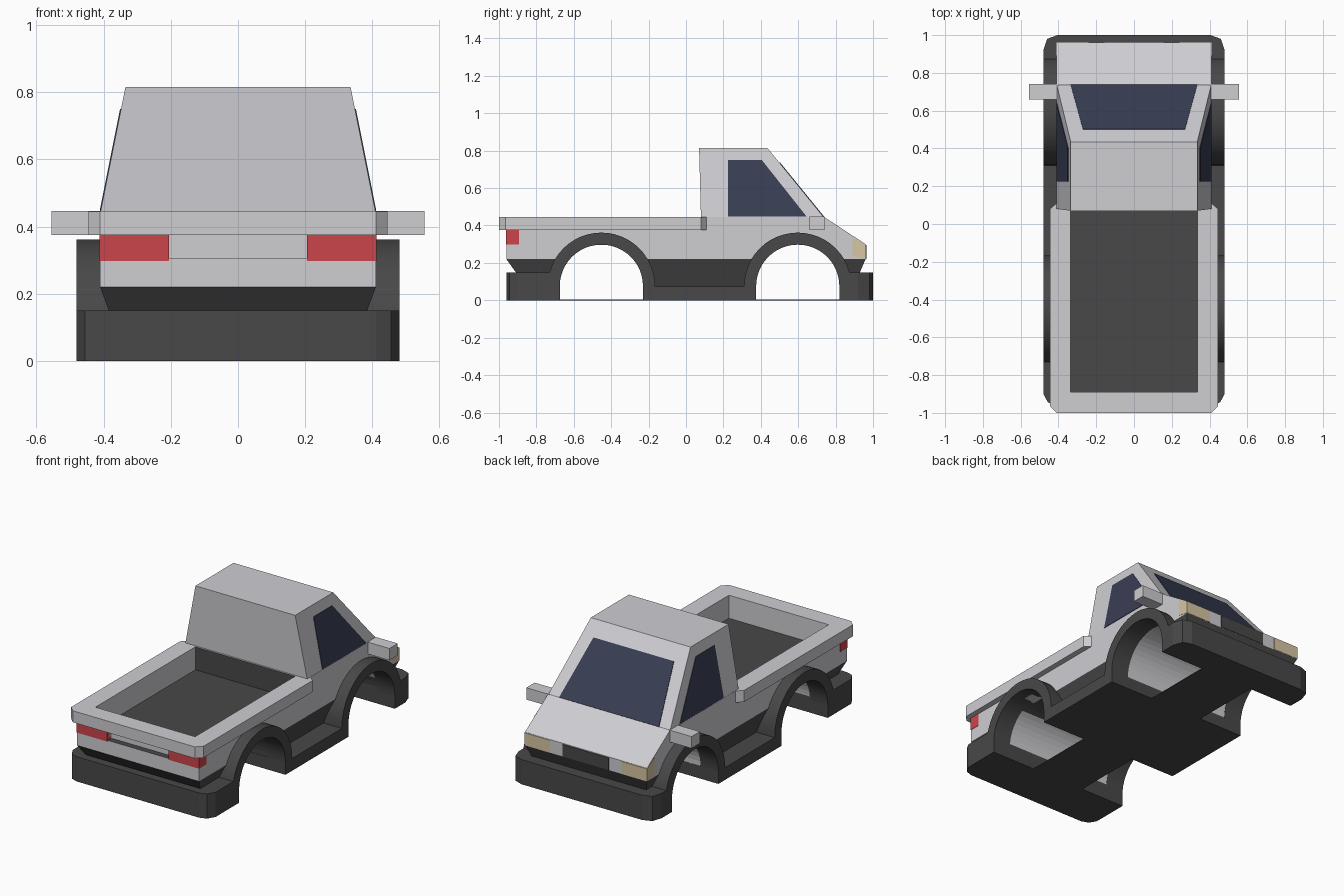
import bpy, bmesh, math
from mathutils import Vector

cube = bpy.data.objects.get("Cube")
if cube:
    bpy.data.objects.remove(cube)


def material(name, rgb):
    m = bpy.data.materials.new(name)
    m.use_nodes = True
    m.diffuse_color = (*rgb, 1)
    m.node_tree.nodes["Principled BSDF"].inputs["Base Color"].default_value = (*rgb, 1)
    return m


PAINT = material("silver_paint", (0.62, 0.62, 0.65))
TRIM = material("dark_trim", (0.065, 0.065, 0.065))
GLASS = material("navy_glass", (0.04, 0.047, 0.088))
RED = material("red_lamp", (0.6, 0.06, 0.07))
CREAM = material("cream_lamp", (0.68, 0.57, 0.36))


def finish(name, bm, *mats):
    bmesh.ops.recalc_face_normals(bm, faces=bm.faces)
    me = bpy.data.meshes.new(name)
    bm.to_mesh(me)
    bm.free()
    for m in mats:
        me.materials.append(m)
    ob = bpy.data.objects.new(name, me)
    bpy.context.collection.objects.link(ob)
    return ob


def loft(a, b):
    """Closed solid between two matching loops of points."""
    bm = bmesh.new()
    va = [bm.verts.new(p) for p in a]
    vb = [bm.verts.new(p) for p in b]
    bm.faces.new(va)
    bm.faces.new(vb)
    for i in range(len(va)):
        j = (i + 1) % len(va)
        bm.faces.new((va[i], va[j], vb[j], vb[i]))
    bmesh.ops.recalc_face_normals(bm, faces=bm.faces)
    return bm


def prism(pts, lo, hi, axis):
    """Extrude a yz profile along x, or an xy plan along z."""
    put = (lambda p, h: (h, *p)) if axis == "x" else (lambda p, h: (*p, h))
    return loft([put(p, lo) for p in pts], [put(p, hi) for p in pts])


def rect(a0, a1, b0, b1):
    return [(a0, b0), (a1, b0), (a1, b1), (a0, b1)]


def box(name, x0, x1, y0, y1, z0, z1, mat):
    return finish(name, prism(rect(x0, x1, y0, y1), z0, z1, "z"), mat)


def plate(name, pts, outward, mat):
    """Thin panel lying on a flat surface."""
    p = [Vector(q) for q in pts]
    n = (p[1] - p[0]).cross(p[2] - p[0]).normalized()
    if n.dot(Vector(outward)) < 0:
        n = -n
    return finish(name, loft([q - n * 0.002 for q in p], [q + n * 0.003 for q in p]), mat)


def mirrored(pts):
    """Right half of a plan outline, completed on the left."""
    return pts + [(-x, y) for x, y in reversed(pts)]


def smooth(ob):
    bpy.ops.object.select_all(action="DESELECT")
    ob.select_set(True)
    bpy.context.view_layer.objects.active = ob
    bpy.ops.object.shade_smooth_by_angle(angle=math.radians(25))


REAR, FRONT, AXLE = -0.4525, 0.5975, 0.075
SEG = 24


def arc(y, r):
    angles = [math.pi * (1 - i / SEG) for i in range(SEG + 1)]
    return [(y + r * math.cos(t), AXLE + r * math.sin(t)) for t in angles]


# Main hull with both wheel tunnels in its side profile
BED = 0.305
profile = [(-0.96, BED), (-0.96, 0.22), (-0.91, 0.15), (-0.9, AXLE)]
profile += arc(REAR, 0.224) + arc(FRONT, 0.224)
profile += [(0.9, AXLE), (0.93, 0.15), (0.96, 0.22), (0.96, 0.3),
            (0.74, 0.445), (0.07, 0.445), (0.07, BED)]
bm = prism(profile, -0.41, 0.41, "x")
bmesh.ops.triangulate(bm, faces=bm.faces)
bmesh.ops.bisect_plane(bm, geom=bm.verts[:] + bm.edges[:] + bm.faces[:],
                       plane_co=(0, 0, 0.22), plane_no=(0, 0, 1))
bm.normal_update()
for f in bm.faces:
    c, n = f.calc_center_median(), f.normal
    y = REAR if c.y < 0.07 else FRONT
    lining = abs(n.x) < 0.1 and math.hypot(c.y - y, c.z - AXLE) < 0.23
    if lining:
        dark = not (n.y > 0.5 or (y == FRONT and n.z < -0.4))
    else:
        floor = n.z > 0.9 and c.z < 0.32
        bulkhead = n.y < -0.9 and c.y > 0
        dark = c.z < 0.22 or floor or bulkhead
    f.material_index = int(dark)
for v in bm.verts:
    if v.co.z < 0.219:
        v.co.x *= 1 - 0.9 * (0.22 - v.co.z)
finish("body_hull", bm, PAINT, TRIM)

# Bumpers, sill and floor pan
rear_plan = mirrored([(0.48, -0.675), (0.48, -0.9), (0.455, -0.945), (0.41, -0.96)])
front_plan = mirrored([(0.48, 0.82), (0.48, 0.92), (0.46, 0.98), (0.405, 1.0)])
finish("rear_bumper", prism(rear_plan, 0, 0.15, "z"), TRIM)
finish("front_bumper", prism(front_plan, 0, 0.15, "z"), TRIM)
box("sill", -0.48, 0.48, -0.23, 0.375, 0, AXLE, TRIM)
box("floor_pan", -0.18, 0.18, -0.7, 0.85, 0, 0.005, TRIM)

# Cargo bed walls, with a recess in the tail, and the rim above
walls = mirrored([(0.335, 0.08), (0.41, 0.08), (0.41, -0.96), (0.205, -0.96), (0.205, -0.925)])
inner = [(-0.335, -0.89), (0.335, -0.89)]
finish("bed_walls", prism(walls + inner, 0.295, 0.38, "z"), PAINT)
rim = mirrored([(0.335, 0.08), (0.41, 0.11), (0.445, 0.08), (0.445, -0.965), (0.41, -1.0)])
finish("bed_rim", prism(rim + inner, 0.375, 0.445, "z"), PAINT)

# Cab
finish("cab", loft([(x, y, 0.44) for x, y in rect(-0.41, 0.41, 0.08, 0.74)],
                   [(x, y, 0.815) for x, y in rect(-0.335, 0.335, 0.07, 0.435)]), PAINT)
plate("windscreen", [(-0.335, 0.737, 0.445), (0.335, 0.737, 0.445),
                     (0.27, 0.5, 0.736), (-0.27, 0.5, 0.736)], (0, 1, 1), GLASS)

# Grille
box("grille", -0.155, 0.155, 0.95, 0.964, 0.222, 0.295, TRIM)

# Parts on both sides
for s, side in ((1, "left"), (-1, "right")):
    for y, end in ((REAR, "rear"), (FRONT, "front")):
        ring = arc(y, 0.2225) + arc(y, 0.287)[::-1]
        smooth(finish(f"{side}_{end}_arch", prism(ring, s * 0.36, s * 0.48, "x"), TRIM))
    window = [(0.225, 0.447), (0.225, 0.75), (0.405, 0.75), (0.645, 0.447)]
    plate(f"{side}_window", [(s * (0.41 - 0.2 * (z - 0.44)), y, z) for y, z in window],
          (s, 0, 0), GLASS)
    box(f"{side}_mirror", s * 0.4, s * 0.555, 0.66, 0.74, 0.375, 0.447, PAINT)
    box(f"{side}_tail_lamp", s * 0.205, s * 0.412, -0.962, -0.892, 0.298, 0.375, RED)
    lamp = [(0.89, 0.235), (0.963, 0.221), (0.963, 0.297), (0.89, 0.338)]
    finish(f"{side}_headlamp", prism(lamp, s * 0.24, s * 0.412, "x"), CREAM)
